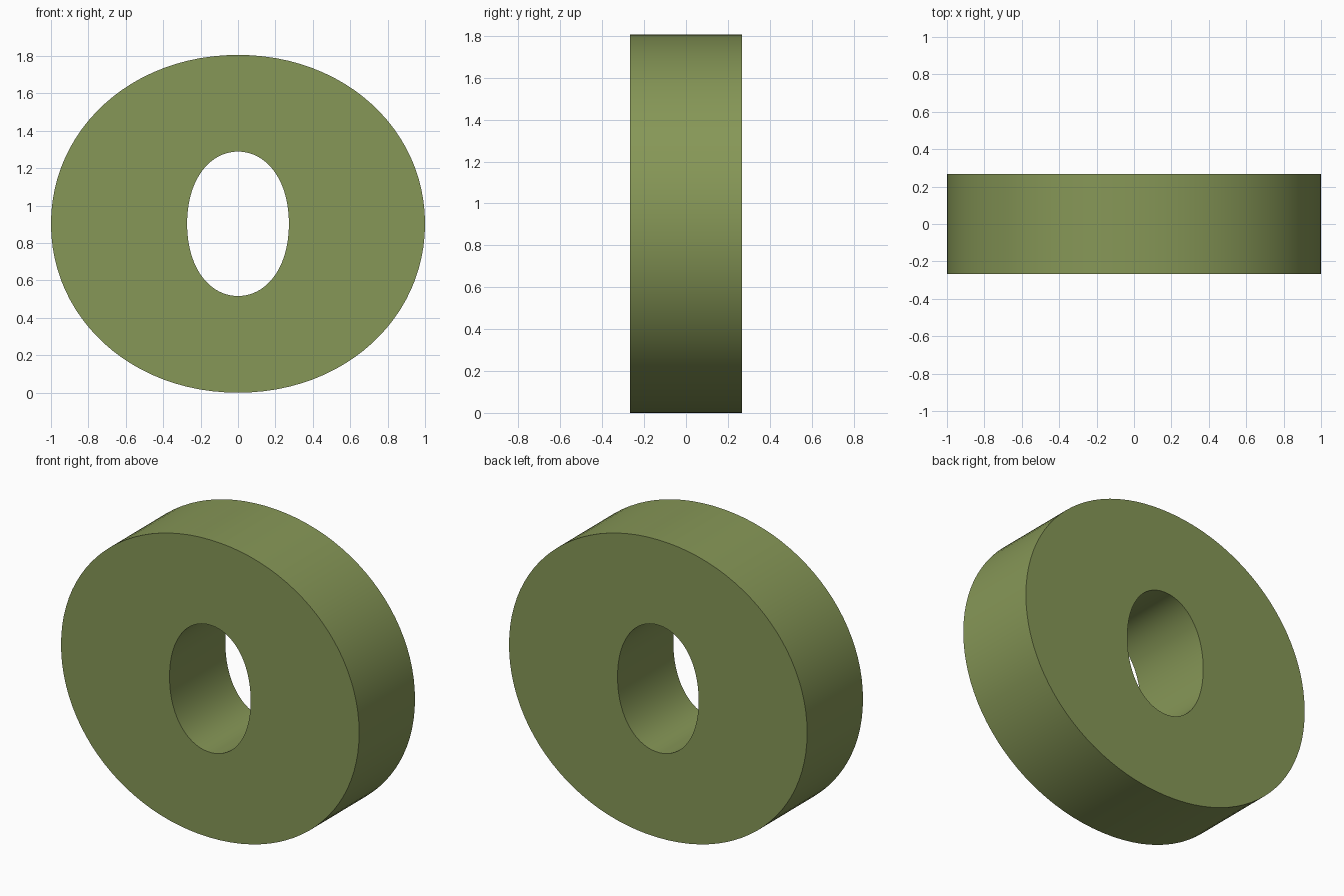
import bpy, bmesh, math

if "Cube" in bpy.data.objects:
    bpy.data.objects.remove(bpy.data.objects["Cube"])

DEPTH, MID_Z = 0.535, 0.903


def oval(curve, rx, ry, kx, ky):
    """Closed four-point oval; kx, ky set how square the shoulders are."""
    spline = curve.splines.new('BEZIER')
    spline.bezier_points.add(3)
    spline.use_cyclic_u = True
    points = [(rx, 0), (0, ry), (-rx, 0), (0, -ry)]
    for p, (x, y) in zip(spline.bezier_points, points):
        # handle runs counter-clockwise along the tangent
        tx, ty = -y / ry * rx * kx, x / rx * ry * ky
        p.handle_left_type = p.handle_right_type = 'FREE'
        p.co = (x, y, 0)
        p.handle_right = (x + tx, y + ty, 0)
        p.handle_left = (x - tx, y - ty, 0)


# Outer outline and hole, extruded to a slab
curve = bpy.data.curves.new("oval_ring", 'CURVE')
curve.dimensions = '2D'
curve.fill_mode = 'BOTH'
curve.resolution_u = 24
curve.extrude = DEPTH / 2
oval(curve, 1.0, 0.903, 0.57, 0.56)
oval(curve, 0.272, 0.386, 0.55, 0.62)

ring = bpy.data.objects.new("oval_ring", curve)
bpy.context.collection.objects.link(ring)
ring.rotation_euler = (math.pi / 2, 0, 0)
ring.location = (0, 0, MID_Z)
bpy.context.view_layer.objects.active = ring
ring.select_set(True)
bpy.ops.object.convert(target='MESH')
ring = bpy.context.object

# Weld caps to walls
bm = bmesh.new()
bm.from_mesh(ring.data)
bmesh.ops.remove_doubles(bm, verts=bm.verts, dist=1e-4)
bmesh.ops.recalc_face_normals(bm, faces=bm.faces)
bm.to_mesh(ring.data)
bm.free()
bpy.ops.object.shade_smooth_by_angle(angle=math.radians(30))

# Olive green
olive = bpy.data.materials.new("olive")
olive.diffuse_color = (0.24, 0.31, 0.095, 1)
olive.use_nodes = True
olive.node_tree.nodes["Principled BSDF"].inputs["Base Color"].default_value = olive.diffuse_color
ring.data.materials.clear()
ring.data.materials.append(olive)
